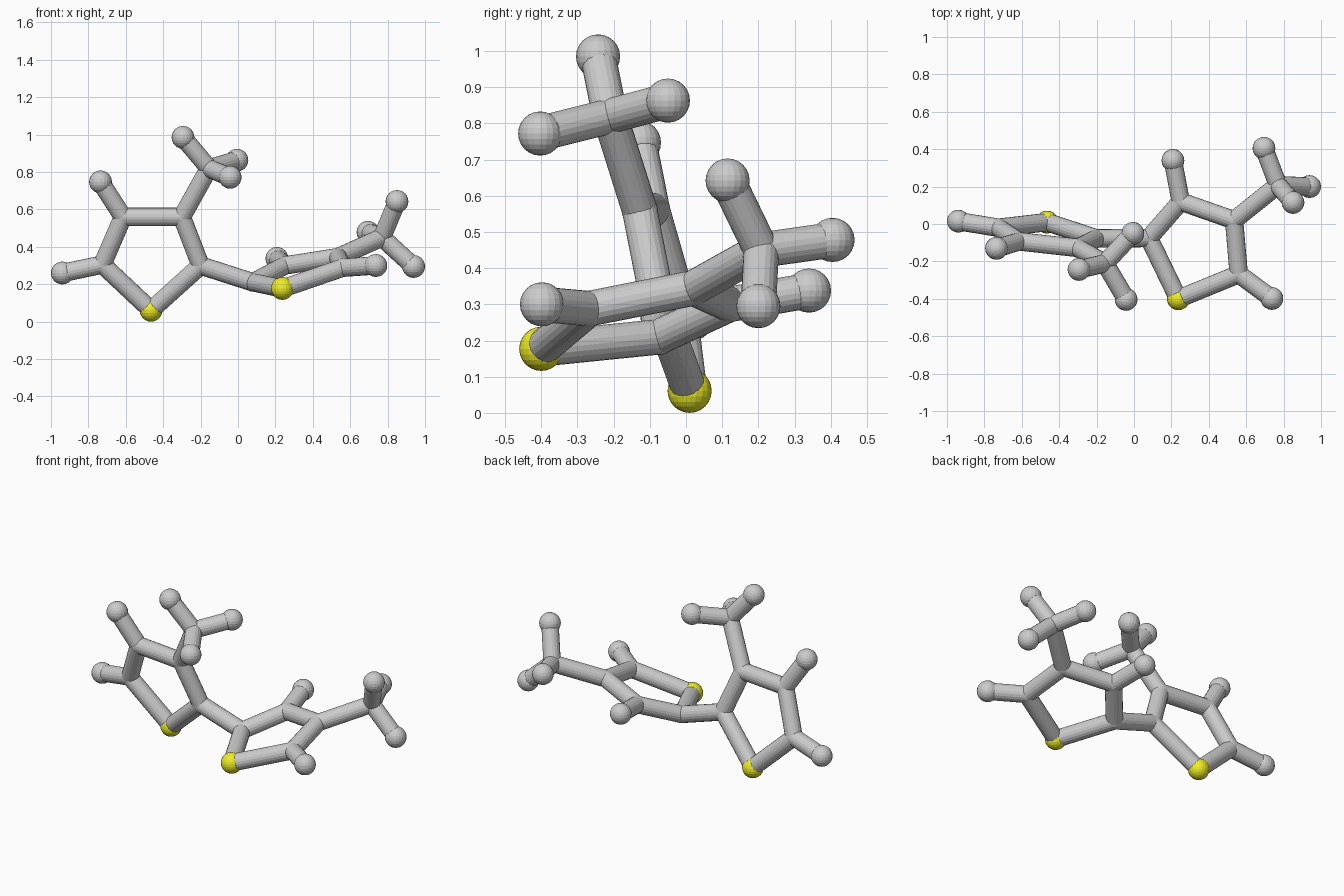
import bpy
from mathutils import Vector

if "Cube" in bpy.data.objects:
    bpy.data.objects.remove(bpy.data.objects["Cube"])

BALL_R, JOINT_R, STICK_R = 0.061, 0.05, 0.049

yellow = bpy.data.materials.new("yellow")
yellow.diffuse_color = (0.85, 0.85, 0.02, 1)
yellow.use_nodes = True
yellow.node_tree.nodes["Principled BSDF"].inputs["Base Color"].default_value = yellow.diffuse_color

# Left ring: sulfur, then carbons round the ring, with its side atoms
left = {
    "sulfur": (-0.465, 0.01, 0.061),
    "joint_inner": (-0.20, -0.077, 0.30),
    "joint_branch": (-0.30, -0.128, 0.56),
    "joint_upper": (-0.615, -0.093, 0.56),
    "joint_outer": (-0.725, -0.02, 0.305),
    "joint_methyl": (-0.155, -0.21, 0.82),
    "ball_outer": (-0.939, 0.015, 0.26),
    "ball_upper": (-0.735, -0.13, 0.747),
    "ball_methyl_a": (-0.294, -0.243, 0.985),
    "ball_methyl_b": (-0.006, -0.05, 0.863),
    "ball_methyl_c": (-0.042, -0.403, 0.772),
}
# Right ring, same layout
right = {
    "sulfur": (0.237, -0.40, 0.177),
    "joint_inner": (0.08, -0.075, 0.21),
    "joint_branch": (0.535, 0.02, 0.345),
    "joint_upper": (0.25, 0.12, 0.30),
    "joint_outer": (0.56, -0.268, 0.288),
    "joint_methyl": (0.77, 0.208, 0.45),
    "ball_outer": (0.737, -0.398, 0.30),
    "ball_upper": (0.208, 0.34, 0.338),
    "ball_methyl_a": (0.695, 0.405, 0.478),
    "ball_methyl_b": (0.939, 0.20, 0.295),
    "ball_methyl_c": (0.85, 0.115, 0.642),
}
side_bonds = [("joint_branch", "joint_methyl"), ("joint_outer", "ball_outer"),
              ("joint_upper", "ball_upper")]
side_bonds += [("joint_methyl", "ball_methyl_" + k) for k in "abc"]
left_ring = ["sulfur", "joint_inner", "joint_branch", "joint_upper", "joint_outer"]
right_ring = ["sulfur", "joint_inner", "joint_upper", "joint_branch", "joint_outer"]


def ball(name, pos, r):
    bpy.ops.mesh.primitive_uv_sphere_add(segments=20, ring_count=12, radius=r, location=pos)
    bpy.context.object.name = name
    return bpy.context.object


def stick(name, a, b):
    a, b = Vector(a), Vector(b)
    d = b - a
    bpy.ops.mesh.primitive_cylinder_add(
        vertices=20, radius=STICK_R, depth=d.length, location=(a + b) / 2,
        rotation=d.to_track_quat('Z', 'Y').to_euler())
    bpy.context.object.name = name


for side, atoms, ring in (("left", left, left_ring), ("right", right, right_ring)):
    # Atoms: large end balls, small joints, yellow sulfur
    for name, pos in atoms.items():
        ob = ball(f"{side}_{name}", pos, JOINT_R if name.startswith("joint") else BALL_R)
        if name == "sulfur":
            ob.data.materials.append(yellow)
    # Bonds round the ring and out to the side atoms
    for i, (a, b) in enumerate(list(zip(ring, ring[1:] + ring[:1])) + side_bonds):
        stick(f"{side}_bond_{i + 1}", atoms[a], atoms[b])

# Bond joining the two rings
stick("link_bond", left["joint_inner"], right["joint_inner"])
